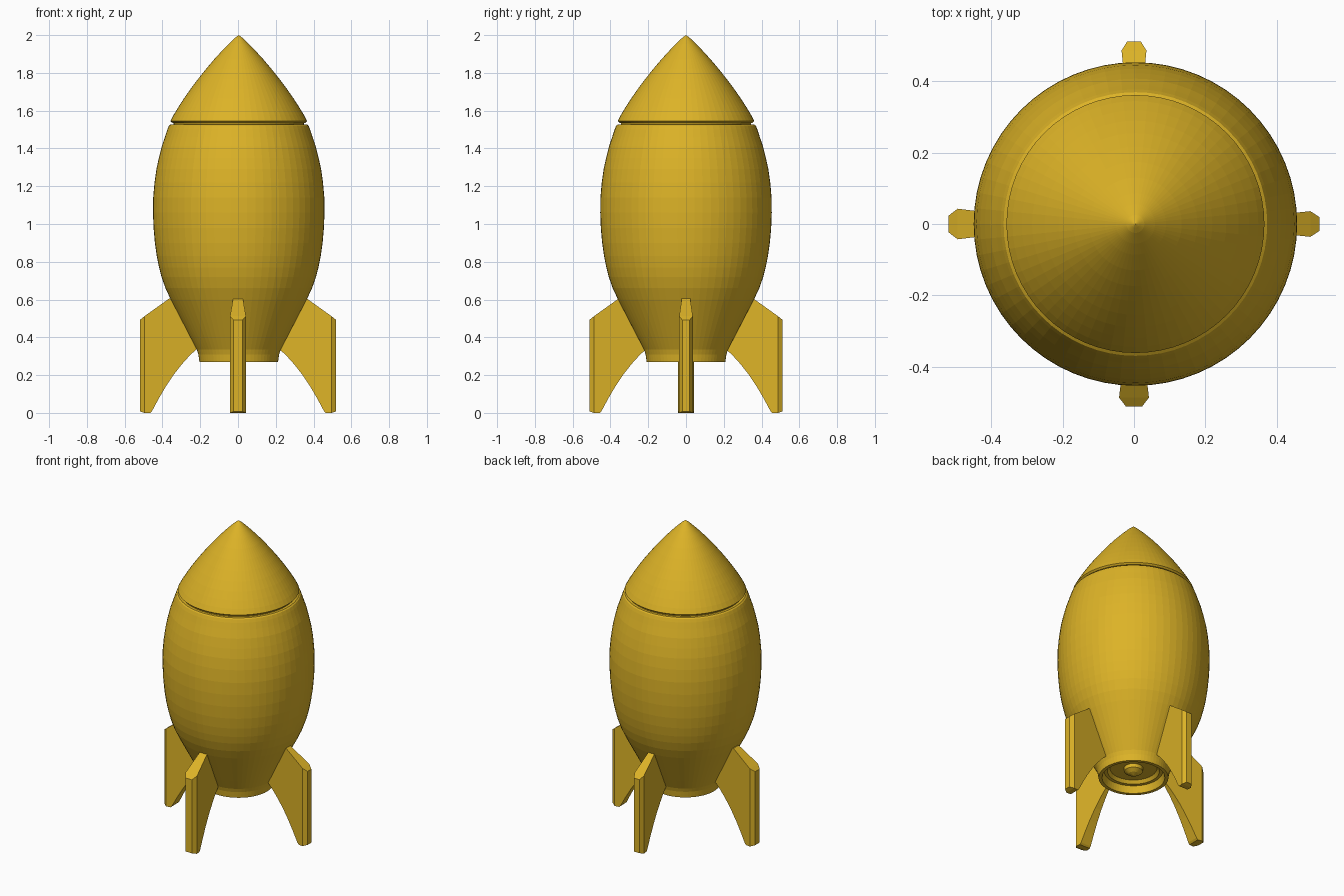
import bpy, bmesh, math
from mathutils import Matrix, Vector

if "Cube" in bpy.data.objects:
    bpy.data.objects.remove(bpy.data.objects["Cube"])

GOLD = bpy.data.materials.new("gold")
GOLD.diffuse_color = (0.72, 0.45, 0.02, 1)
GOLD.use_nodes = True
GOLD.node_tree.nodes["Principled BSDF"].inputs["Base Color"].default_value = GOLD.diffuse_color


def finish(name, bm):
    bmesh.ops.recalc_face_normals(bm, faces=bm.faces)
    mesh = bpy.data.meshes.new(name)
    bm.to_mesh(mesh)
    bm.free()
    mesh.materials.append(GOLD)
    ob = bpy.data.objects.new(name, mesh)
    bpy.context.collection.objects.link(ob)
    return ob


def lathe(name, profile, segments=64):
    """Revolve (radius, height) points around the hull axis."""
    bm = bmesh.new()
    verts = [bm.verts.new((r, 0, z)) for r, z in profile]
    edges = [bm.edges.new(p) for p in zip(verts, verts[1:])]
    bmesh.ops.spin(bm, geom=verts + edges, cent=(0, 0, 0), axis=(0, 0, 1),
                   angle=math.tau, steps=segments, use_duplicate=False)
    bmesh.ops.remove_doubles(bm, verts=bm.verts, dist=1e-4)
    ob = finish(name, bm)
    ob.location.x = 0.004
    return ob


# Hull: hollow tail, egg-shaped body, and the narrow neck under the nose
lathe("hull", [
    (0, 0.335), (0.14, 0.335), (0.155, 0.315), (0.175, 0.315), (0.187, 0.27),
    (0.208, 0.27), (0.214, 0.31), (0.222, 0.335), (0.256, 0.40), (0.308, 0.50),
    (0.36, 0.60), (0.388, 0.66), (0.409, 0.72), (0.422, 0.77), (0.434, 0.83),
    (0.444, 0.90), (0.451, 0.98), (0.454, 1.06), (0.453, 1.14), (0.446, 1.22),
    (0.436, 1.29), (0.423, 1.35), (0.408, 1.41), (0.391, 1.46), (0.378, 1.50),
    (0.370, 1.52), (0.362, 1.526), (0.345, 1.526), (0.345, 1.54)])

# Nose cone with a slightly bulging side
lathe("nose_cone", [
    (0, 1.536), (0.352, 1.536), (0.362, 1.545), (0.345, 1.577), (0.319, 1.62),
    (0.290, 1.665), (0.255, 1.715), (0.216, 1.767), (0.174, 1.82),
    (0.130, 1.872), (0.086, 1.92), (0.055, 1.952), (0.025, 1.981),
    (0.010, 1.993), (0, 2.0)])

# Small engine plug inside the tail
lathe("engine_plug", [(0.058, 0.336), (0.055, 0.312), (0.03, 0.295), (0, 0.285)], 24)


def fin(name, angle, tip, thickness):
    """Wedge fin, thicker outward, with a chamfered outer edge."""
    side = [(0.495, 0.512), (0.365, 0.605), (0.335, 0.60), (0.195, 0.335),
            (0.222, 0.335), (0.256, 0.303), (0.295, 0.26), (0.34, 0.203),
            (0.385, 0.135), (0.42, 0.075), (0.455, 0.01), (0.465, 0.0), (0.495, 0.0)]
    shift = tip - 0.52
    bm = bmesh.new()

    def loop(s):
        return [bm.verts.new((r + shift, s * thickness * (1 - 2.9 * (0.495 - r)), z))
                for r, z in side]

    left, right = loop(1), loop(-1)
    bm.faces.new(left)
    bm.faces.new(right[::-1])
    for i in range(len(side) - 1):
        bm.faces.new((left[i], left[i + 1], right[i + 1], right[i]))
    # chamfered outer edge
    lt, lb, rt, rb = [bm.verts.new((tip, s * thickness * 0.55, z))
                      for s in (1, -1) for z in (0.492, 0.008)]
    for f in ((left[0], left[-1], lb, lt), (lt, lb, rb, rt), (rt, rb, right[-1], right[0]),
              (left[0], lt, rt, right[0]), (left[-1], right[-1], rb, lb)):
        bm.faces.new(f)
    bm.transform(Matrix.Rotation(angle, 4, 'Z'))
    return finish(name, bm)


# Four fins; the front and left ones are a little thicker
fin("right_fin", 0, 0.52, 0.036)
fin("back_fin", math.pi / 2, 0.512, 0.035)
fin("left_fin", math.pi, 0.52, 0.043)
fin("front_fin", -math.pi / 2, 0.512, 0.042)
